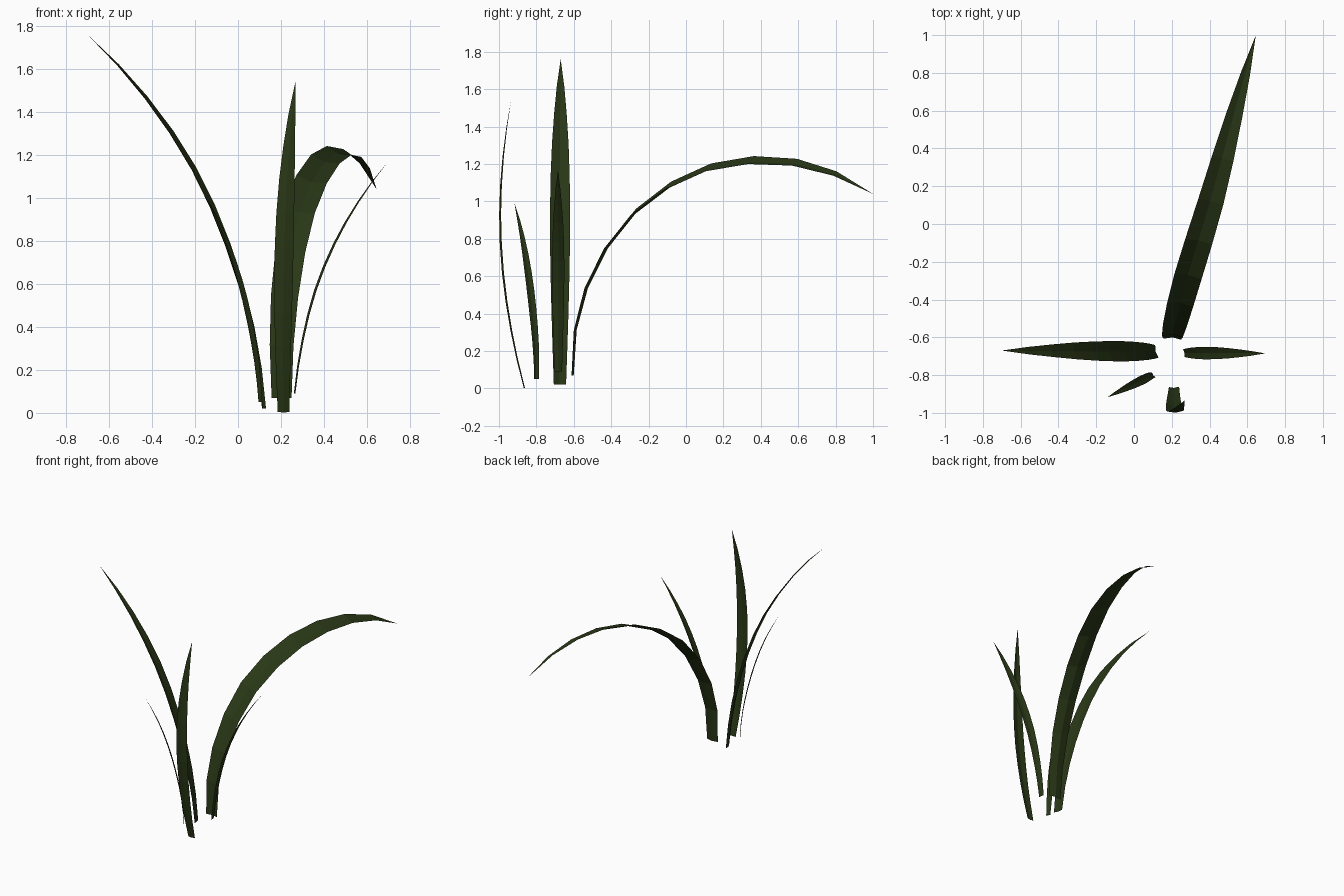
import bpy
from mathutils import Vector

if "Cube" in bpy.data.objects:
    bpy.data.objects.remove(bpy.data.objects["Cube"])

green = bpy.data.materials.new("leaf_green")
green.diffuse_color = (0.022, 0.038, 0.008, 1)
green.use_nodes = True
green.node_tree.nodes["Principled BSDF"].inputs["Base Color"].default_value = green.diffuse_color

# relative width of a leaf at its 11 stations, base to tip
TAPER = [.62, .74, .85, .94, 1, 1, .95, .83, .63, .37, 0]


def refine(points):
    """Insert a smooth midpoint between each pair of path points."""
    p = [Vector(q) for q in points]
    ext = [3 * p[0] - 3 * p[1] + p[2]] + p + [3 * p[-1] - 3 * p[-2] + p[-3]]
    out = []
    for i in range(len(p) - 1):
        a, b, c, d = ext[i:i + 4]
        out += [b, (9 * (b + c) - a - d) / 16]
    return out + [p[-1]]


def leaf(name, path, width, side_base, side_tip):
    """Folded leaf strip: two edges and a lowered midrib, closing to a point."""
    pts = refine(path)
    n = len(pts) - 1
    verts, faces = [], []
    for i, p in enumerate(pts[:-1]):
        tangent = (pts[i + 1] - pts[max(i - 1, 0)]).normalized()
        side = Vector(side_base).lerp(Vector(side_tip), i / n).normalized()
        inner = side.cross(tangent).normalized()
        w = width * TAPER[i]
        fold = inner * w * 0.05
        verts += [p - side * w / 2 + fold, p - fold, p + side * w / 2 + fold]
    verts.append(pts[-1])
    for i in range(n - 1):
        for k in (3 * i, 3 * i + 1):
            faces.append((k, k + 1, k + 4, k + 3))
    tip, k = len(verts) - 1, 3 * (n - 1)
    faces += [(k, k + 1, tip), (k + 1, k + 2, tip)]
    mesh = bpy.data.meshes.new(name)
    mesh.from_pydata(verts, [], faces)
    mesh.materials.append(green)
    obj = bpy.data.objects.new(name, mesh)
    bpy.context.collection.objects.link(obj)


# tall leaf leaning left
leaf("tall_left_leaf",
     [(.118, -.675, .02), (.06, -.675, .40), (-.052, -.675, .78),
      (-.21, -.674, 1.135), (-.43, -.672, 1.465), (-.70, -.67, 1.76)],
     .11, (-.28, 1, 0), (-.17, 1, -.18))

# upright leaf at the front
leaf("front_upright_leaf",
     [(.212, -.865, .003), (.21, -.935, .31), (.212, -.98, .62),
      (.22, -.995, .93), (.238, -.978, 1.24), (.267, -.935, 1.54)],
     .087, (-1, -.04, 0), (-1, -.06, 0))

# long leaf arching to the back
leaf("arching_back_leaf",
     [(.203, -.605, .07), (.217, -.53, .54), (.285, -.275, .94),
      (.405, .12, 1.175), (.53, .58, 1.205), (.645, 1, 1.04)],
     .15, (1, -.05, 0), (.9, -.35, -.5))

# short leaf leaning to the front left
leaf("short_left_leaf",
     [(.103, -.80, .05), (.085, -.805, .24), (.052, -.822, .43),
      (.006, -.845, .62), (-.057, -.876, .81), (-.14, -.917, .99)],
     .048, (-.58, .82, 0), (-.5, .84, -.1))

# slim leaf leaning right
leaf("slim_right_leaf",
     [(.265, -.683, .09), (.302, -.683, .335), (.362, -.683, .57),
      (.45, -.683, .785), (.56, -.684, .98), (.695, -.685, 1.165)],
     .066, (.15, -1, 0), (.12, -1, -.1))
